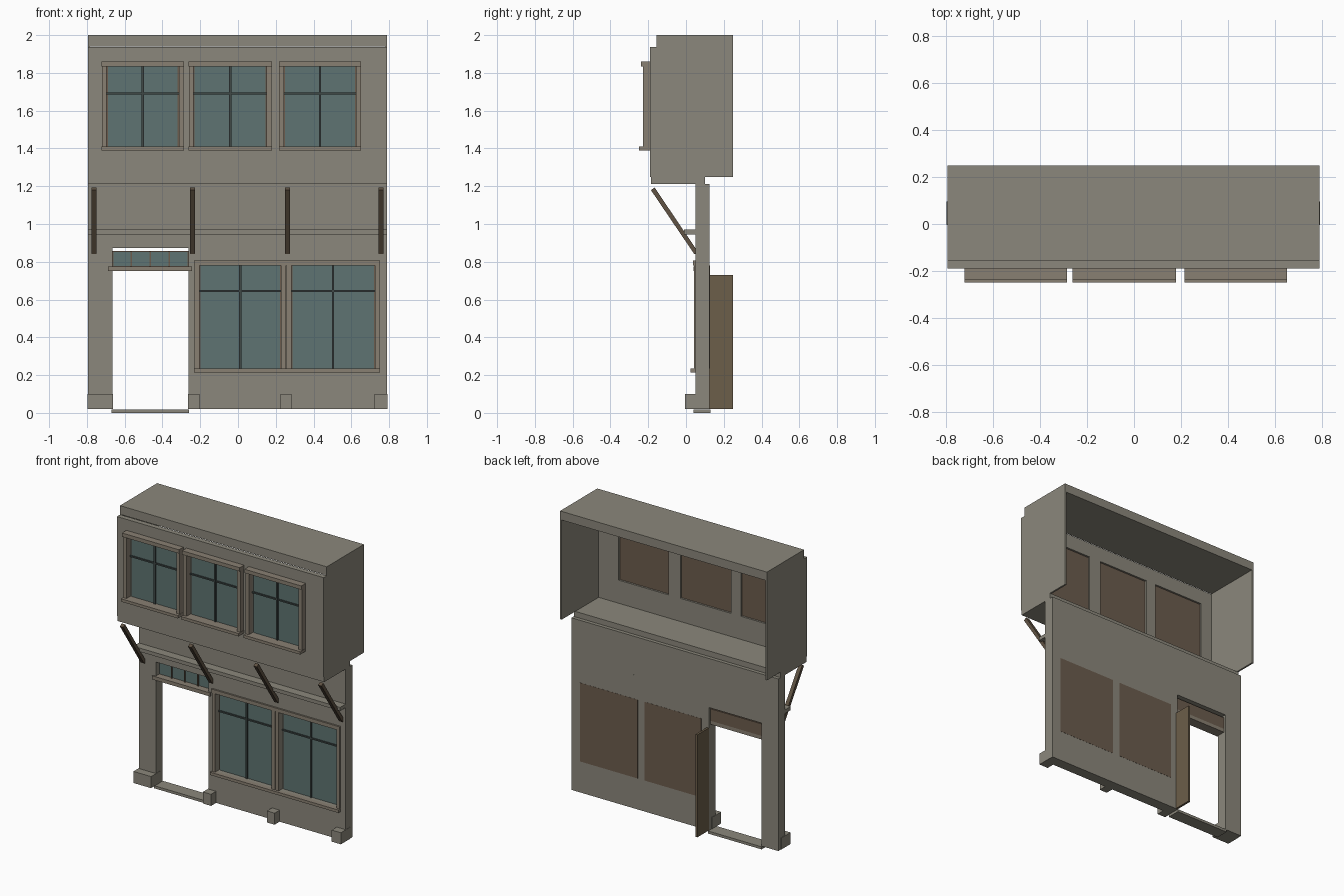
import bpy, bmesh

if "Cube" in bpy.data.objects:
    bpy.data.objects.remove(bpy.data.objects["Cube"])


def material(name, r, g, b):
    m = bpy.data.materials.new(name)
    m.diffuse_color = (r, g, b, 1)
    m.use_nodes = True
    m.node_tree.nodes["Principled BSDF"].inputs["Base Color"].default_value = m.diffuse_color
    return m


STONE = material("grey stone", 0.26, 0.245, 0.20)
TRIM = material("warm trim", 0.25, 0.215, 0.168)
GLASS = material("teal glass", 0.112, 0.174, 0.168)
BROWN = material("brown wood", 0.15, 0.107, 0.075)
DOOR = material("door wood", 0.15, 0.112, 0.067)
STRUT = material("dark strut wood", 0.115, 0.085, 0.056)
BAR = material("dark glazing bar", 0.05, 0.065, 0.062)


def prism(name, profile, x0, x1, mat):
    """Extrude a y-z profile along x."""
    bm = bmesh.new()
    a = [bm.verts.new((x0, y, z)) for y, z in profile]
    b = [bm.verts.new((x1, y, z)) for y, z in profile]
    n = len(profile)
    bm.faces.new(a)
    bm.faces.new(b[::-1])
    for i in range(n):
        j = (i + 1) % n
        bm.faces.new((a[i], b[i], b[j], a[j]))
    bmesh.ops.recalc_face_normals(bm, faces=bm.faces)
    me = bpy.data.meshes.new(name)
    bm.to_mesh(me)
    bm.free()
    me.materials.append(mat)
    ob = bpy.data.objects.new(name, me)
    bpy.context.collection.objects.link(ob)
    return ob


def box(name, x0, x1, y0, y1, z0, z1, mat=STONE):
    return prism(name, [(y0, z0), (y1, z0), (y1, z1), (y0, z1)], x0, x1, mat)


def window(name, x0, x1, z0, z1, bar_z, wall, jamb, head, sill, glass, back, w=0.025):
    """Framed window; the y values give the front of each layer."""
    xm = (x0 + x1) / 2
    box(name + "_backing", x0, x1, glass + 0.004, back, z0, z1, BROWN)
    box(name + "_glass", x0 + 0.006, x1 - 0.006, glass, glass + 0.004, z0, z1, GLASS)
    box(name + "_mullion", xm - 0.006, xm + 0.006, glass - 0.01, glass, z0, z1, BAR)
    box(name + "_transom_bar", x0, x1, glass - 0.008, glass, bar_z - 0.005, bar_z + 0.005, BAR)
    for side, a, b in (("left", x0 - w, x0), ("right", x1, x1 + w)):
        box(f"{name}_{side}_jamb", a, b, jamb, wall, z0, z1, TRIM)
    box(name + "_head", x0 - w - 0.002, x1 + w + 0.002, head, wall + 0.01, z1, z1 + 0.026, TRIM)
    box(name + "_sill", x0 - w - 0.002, x1 + w + 0.002, sill, wall + 0.01, z0 - 0.02, z0, TRIM)


L, R = -0.795, 0.79

# Upper storey: roof slab, side panels, floor slab
box("roof_slab", L, R, -0.157, 0.25, 1.94, 2.0)
box("upper_left_side", L, L + 0.012, -0.157, 0.25, 1.25, 1.94)
box("upper_right_side", R - 0.012, R, -0.157, 0.25, 1.25, 1.94)
box("upper_floor", L, R, -0.185, 0.10, 1.212, 1.25)

# Upper front wall: piers with panels above and below each window
upper = [(-0.695, -0.313), (-0.235, 0.152), (0.243, 0.625)]
edges = [L] + [x for w in upper for x in w] + [R]
for i in range(0, len(edges), 2):
    box("upper_pier", edges[i], edges[i + 1], -0.19, -0.155, 1.25, 1.937)
for i, (a, b) in enumerate(upper):
    box("upper_panel_below", a, b, -0.19, -0.155, 1.25, 1.41)
    box("upper_panel_above", a, b, -0.19, -0.155, 1.835, 1.937)
    window(f"upper_window_{i + 1}", a, b, 1.41, 1.835, 1.69,
           -0.19, -0.228, -0.238, -0.25, -0.184, -0.168)

# Lower storey: fascia beam, ledge, piers and plinth blocks
box("fascia_beam", L, R, 0.05, 0.125, 0.945, 1.212)
box("fascia_ledge", L, R, -0.01, 0.05, 0.945, 0.97)
piers = [(L, -0.665), (-0.263, -0.205), (0.228, 0.282), (0.725, R)]
for a, b in piers:
    box("lower_pier", a, b, 0.05, 0.125, 0.02, 0.945)
    box("plinth_block", a - 0.003, b + 0.002, -0.005, 0.095, 0.02, 0.10)

# Shop windows with wall panels
for i, (a, b) in enumerate([(-0.205, 0.228), (0.282, 0.725)]):
    box("shop_panel_below", a, b, 0.05, 0.125, 0.02, 0.235)
    box("shop_panel_above", a, b, 0.05, 0.125, 0.78, 0.945)
    window(f"shop_window_{i + 1}", a, b, 0.235, 0.78, 0.645,
           0.05, 0.042, 0.038, 0.025, 0.085, 0.126)

# Doorway: threshold, lintel, transom light and open door
D0, D1 = -0.665, -0.263
box("threshold", D0 - 0.005, D1 + 0.003, 0.04, 0.13, 0, 0.018)
box("panel_over_door", D0, D1, 0.05, 0.125, 0.872, 0.945)
box("door_lintel", D0 - 0.022, D1 + 0.02, 0.04, 0.11, 0.75, 0.775, TRIM)
box("transom_backing", D0, D1, 0.089, 0.11, 0.775, 0.858, BROWN)
box("transom_glass", D0 + 0.005, D1 - 0.005, 0.085, 0.089, 0.778, 0.853, GLASS)
for k in (1, 2, 3):
    x = D0 + (D1 - D0) * k / 4
    box("transom_mullion", x - 0.004, x + 0.004, 0.078, 0.085, 0.775, 0.858, BROWN)
box("open_door", -0.262, -0.247, 0.125, 0.25, 0.02, 0.73, DOOR)

# Diagonal struts under the overhang
for x in (-0.762, -0.24, 0.262, 0.757):
    prism("strut", [(-0.186, 1.18), (-0.166, 1.193), (0.05, 0.872), (0.05, 0.84), (0.043, 0.842)],
          x - 0.013, x + 0.013, STRUT)
